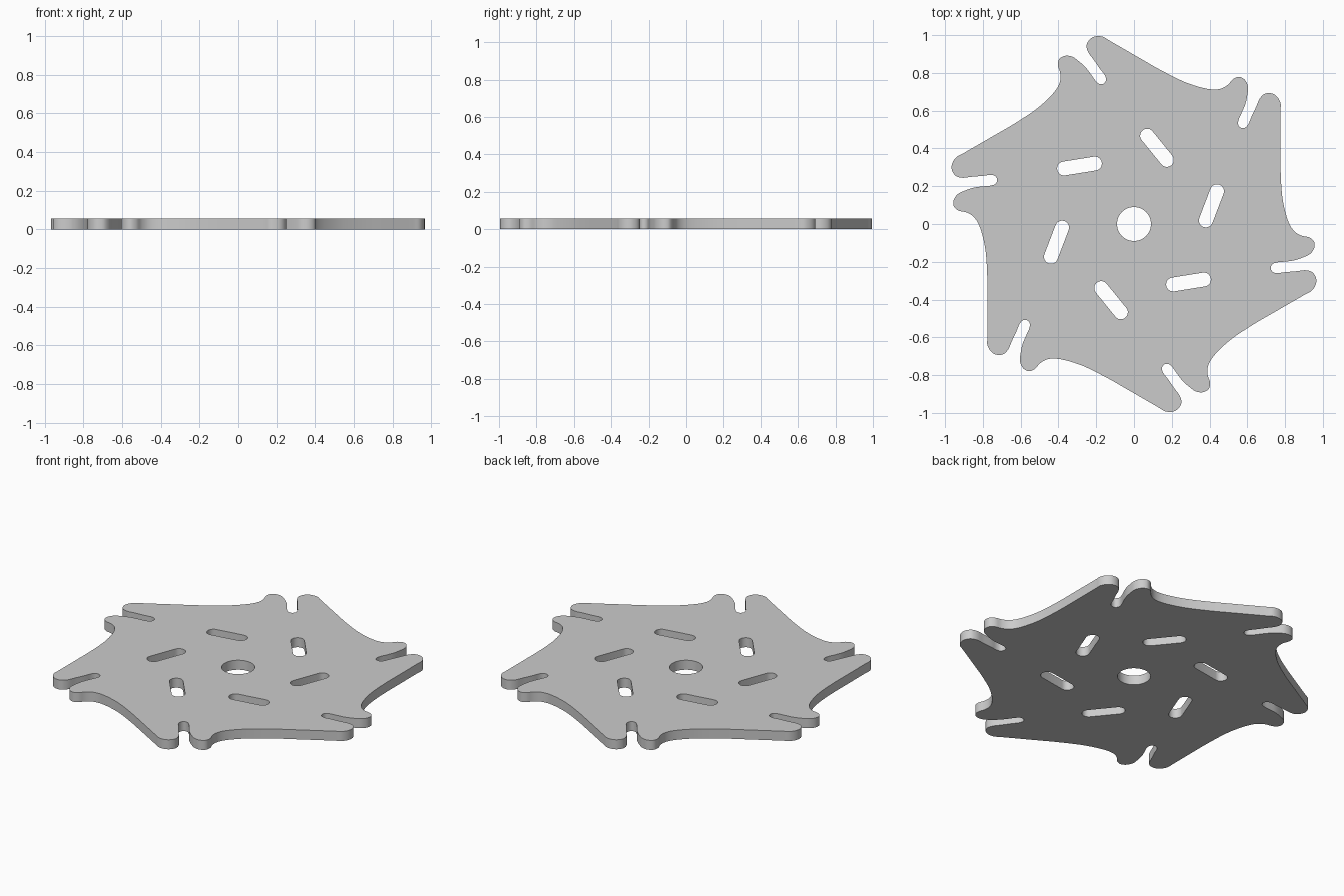
import bpy, bmesh
from math import sin, cos, pi, radians
from mathutils import Vector

if "Cube" in bpy.data.objects:
    bpy.data.objects.remove(bpy.data.objects["Cube"])

THICK = 0.057
ARMS = 6

# One arm of the rim, clockwise: straight flank, hollow, first lobe, slot, second lobe
ARM = [(0.776, 0.64), (0.776, 0.60), (0.776, 0.42), (0.777, 0.27), (0.789, 0.12),
       (0.823, 0.0), (0.853, -0.042), (0.888, -0.062), (0.928, -0.071),
       (0.953, -0.092), (0.955, -0.125), (0.933, -0.158), (0.892, -0.178),
       (0.845, -0.193), (0.80, -0.199), (0.755, -0.204), (0.733, -0.213),
       (0.724, -0.233), (0.734, -0.253), (0.757, -0.260), (0.80, -0.255),
       (0.86, -0.250), (0.912, -0.245), (0.945, -0.256), (0.964, -0.287),
       (0.963, -0.318)]


def turn(pts, i):
    a = -i * 2 * pi / ARMS
    return [Vector((x * cos(a) - y * sin(a), x * sin(a) + y * cos(a))) for x, y in pts]


def smooth_loop(p, steps=5):
    """Closed centripetal Catmull-Rom loop."""
    out, n = [], len(p)
    for i in range(n):
        q = [p[(i + k) % n] for k in (-1, 0, 1, 2)]
        t = [0.0]
        for k in range(3):
            t.append(t[-1] + (q[k + 1] - q[k]).length ** 0.5)
        for s in range(steps):
            u = t[1] + (t[2] - t[1]) * s / steps
            mix = lambda a, b, ta, tb: a * ((tb - u) / (tb - ta)) + b * ((u - ta) / (tb - ta))
            a = [mix(q[k], q[k + 1], t[k], t[k + 1]) for k in range(3)]
            b = [mix(a[k], a[k + 1], t[k], t[k + 2]) for k in range(2)]
            out.append(mix(b[0], b[1], t[1], t[2]))
    return out


def capsule(a, b, r, n=12):
    """Rounded slot outline between two end centres."""
    d = Vector(b) - Vector(a)
    ang = Vector((1, 0)).angle_signed(d) * -1
    pts = []
    for c, start in ((b, ang - pi / 2), (a, ang + pi / 2)):
        pts += [(c[0] + r * cos(start + pi * k / n), c[1] + r * sin(start + pi * k / n))
                for k in range(n + 1)]
    return pts


# Rim, hub hole and ring of slots as one filled profile
rim = smooth_loop([v for i in range(ARMS) for v in turn(ARM, i)])
hub = [(0.09 * cos(2 * pi * k / 48), 0.09 * sin(2 * pi * k / 48)) for k in range(48)]
slot = capsule((0.207, -0.320), (0.370, -0.294), 0.037)
loops = [rim, hub] + [turn(slot, i) for i in range(ARMS)]

curve = bpy.data.curves.new("slotted_plate", 'CURVE')
curve.dimensions = '2D'
curve.fill_mode = 'BOTH'
curve.extrude = THICK / 2
for loop in loops:
    sp = curve.splines.new('POLY')
    sp.points.add(len(loop) - 1)
    for pt, v in zip(sp.points, loop):
        pt.co = (v[0], v[1], 0, 1)
    sp.use_cyclic_u = True
plate = bpy.data.objects.new("slotted_plate", curve)
bpy.context.collection.objects.link(plate)
bpy.context.view_layer.objects.active = plate
plate.select_set(True)
bpy.ops.object.convert(target='MESH')
plate = bpy.context.object

# Weld caps to walls and stand the plate on the ground
bm = bmesh.new()
bm.from_mesh(plate.data)
bmesh.ops.remove_doubles(bm, verts=bm.verts, dist=1e-5)
bmesh.ops.translate(bm, verts=bm.verts, vec=(0, 0, THICK / 2))
bmesh.ops.recalc_face_normals(bm, faces=bm.faces)
bm.to_mesh(plate.data)
bm.free()
bpy.ops.object.shade_smooth_by_angle(angle=radians(30))
